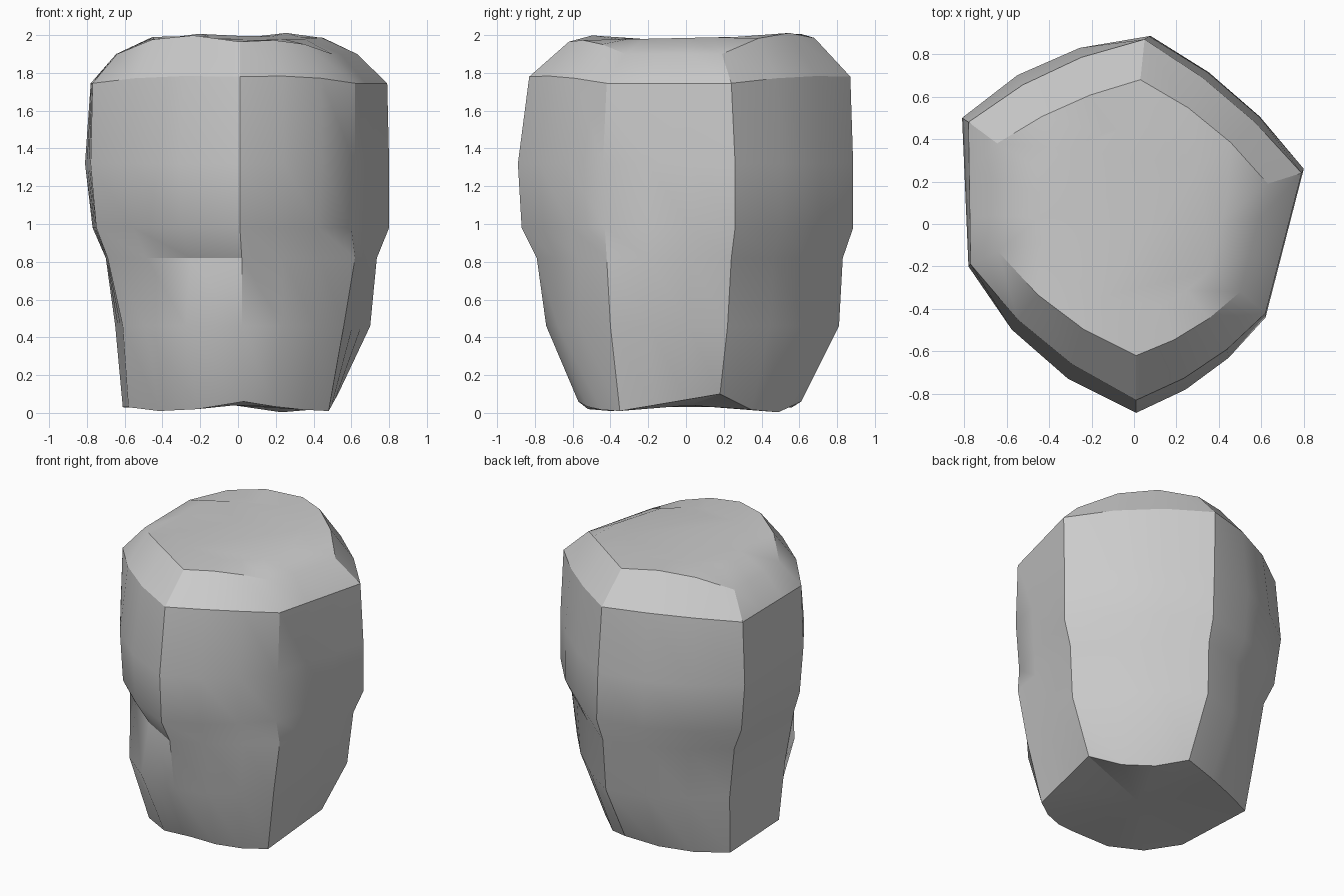
import bpy, bmesh, math
from mathutils import Vector

if "Cube" in bpy.data.objects:
    bpy.data.objects.remove(bpy.data.objects["Cube"])

# Six corner columns (front, front-right, right, back, left-back, left-front),
# each an (x, y) per level from the rim down to the foot
levels = [1.77, 1.32, 0.98, 0.82, 0.46, 0.05]
columns = [
    [(.01, -.83), (.01, -.89), (.01, -.87), (.02, -.79), (.02, -.74), (.03, -.57)],
    [(.62, -.42), (.62, -.44), (.60, -.43), (.62, -.42), (.56, -.40), (.48, -.35)],
    [(.79, .24), (.80, .26), (.80, .26), (.735, .24), (.70, .22), (.53, .18)],
    [(.05, .87), (.07, .885), (.08, .885), (.07, .83), (.06, .81), (.05, .61)],
    [(-.78, .48), (-.81, .50), (-.77, .48), (-.70, .46), (-.65, .44), (-.61, .38)],
    [(-.77, -.19), (-.78, -.20), (-.75, -.20), (-.69, -.22), (-.61, -.24), (-.58, -.21)],
]
# Outward swell of the side that starts at each corner, per level
swell = [
    [.04, .05, .04, .03, .06, .03],
    [0, 0, 0, 0, 0, 0],
    [.04, .05, .05, .03, .04, .03],
    [.05, .08, .08, .06, .06, .03],
    [0, 0, 0, 0, 0, 0],
    [.06, .09, .09, .05, .14, .08],
]
rim_z = [1.78, 1.745, 1.745, 1.78, 1.745, 1.745]
foot_z = [.06, .01, .10, .06, .03, .03]
foot_lift = [-.01, 0, -.07, -.02, 0, -.03]
top = [(.01, -.62, 1.965), (.50, -.32, 1.90), (.63, .19, 1.90),
       (.03, .68, 1.985), (-.645, .38, 1.90), (-.64, -.13, 1.90)]
top_swell = [.03, 0, .04, .03, 0, .05]
top_lift = [.03, 0, .055, .05, 0, .055]


def ring(corners, bulge, lift):
    """Corners plus two swollen points along each side."""
    pts = []
    for i, c in enumerate(corners):
        a, b = Vector(c), Vector(corners[(i + 1) % 6])
        d = b - a
        out = Vector((d.y, -d.x, 0)).normalized()
        pts.append(a)
        for t in (1 / 3, 2 / 3):
            pts.append(a + d * t + out * bulge[i] + Vector((0, 0, lift[i])))
    return pts


# Stack of cross-sections from the crown down
rings = [ring(top, top_swell, top_lift)]
for k, z in enumerate(levels):
    zs = rim_z if k == 0 else foot_z if k == 5 else [z] * 6
    lift = foot_lift if k == 5 else [.015 if k == 0 and s[0] else 0 for s in swell]
    corners = [(*columns[i][k], zs[i]) for i in range(6)]
    rings.append(ring(corners, [s[k] for s in swell], lift))

# Inner crown ring that flattens the top
inner = [Vector((p.x * .7, p.y * .7, 1.985 + .015 * p.y)) for p in rings[0]]
rings.insert(0, inner)

# Skin the cross-sections and close both ends
bm = bmesh.new()
vr = [[bm.verts.new(p) for p in r] for r in rings]
n = len(vr[0])
for u, l in zip(vr, vr[1:]):
    for i in range(n):
        j = (i + 1) % n
        bm.faces.new((u[i], l[i], l[j], u[j]))
bm.faces.new(vr[0])
hub = bm.verts.new((-.02, .02, .04))
for i in range(n):
    bm.faces.new((hub, vr[-1][(i + 1) % n], vr[-1][i]))
bmesh.ops.recalc_face_normals(bm, faces=bm.faces)

mesh = bpy.data.meshes.new("boulder")
bm.to_mesh(mesh)
bm.free()
boulder = bpy.data.objects.new("boulder", mesh)
bpy.context.collection.objects.link(boulder)

# Smooth facets with crisp ridges
bpy.context.view_layer.objects.active = boulder
boulder.select_set(True)
bpy.ops.object.shade_smooth_by_angle(angle=math.radians(28))
